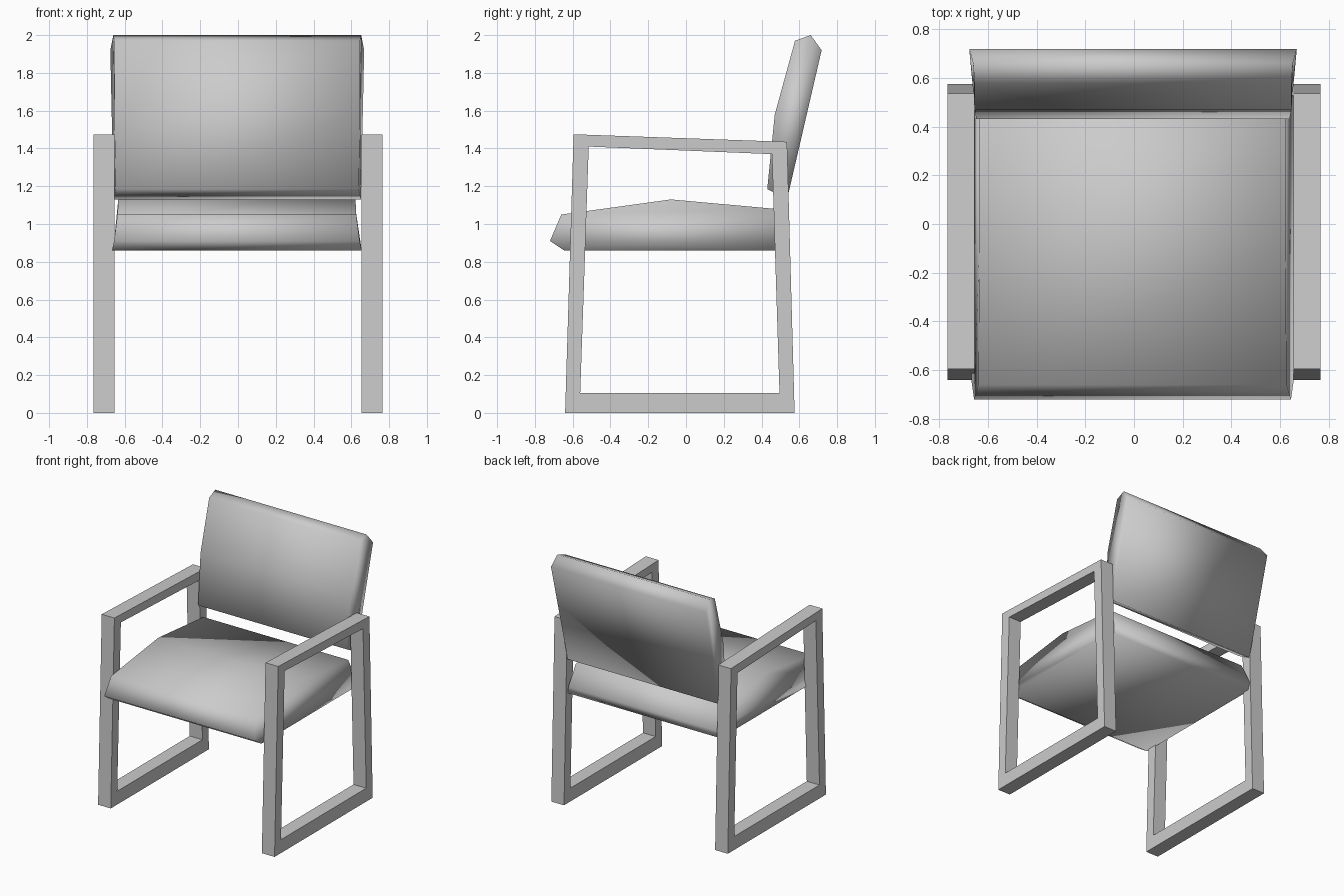
import bpy, bmesh

cube = bpy.data.objects.get("Cube")
if cube:
    bpy.data.objects.remove(cube, do_unlink=True)

# One neutral grey for the whole chair
grey = bpy.data.materials.new("neutral_grey")
grey.use_nodes = True
colour = (0.6, 0.6, 0.6, 1)
grey.diffuse_color = colour
grey.node_tree.nodes["Principled BSDF"].inputs["Base Color"].default_value = colour


def finish(name, bm, smooth):
    bmesh.ops.recalc_face_normals(bm, faces=bm.faces)
    for face in bm.faces:
        face.smooth = smooth
    mesh = bpy.data.meshes.new(name)
    bm.to_mesh(mesh)
    bm.free()
    mesh.materials.append(grey)
    obj = bpy.data.objects.new(name, mesh)
    bpy.context.collection.objects.link(obj)
    return obj


def cushion(name, profile, centre):
    """Side profile of (y, z, half width) points joined across the chair."""
    bm = bmesh.new()
    sides = [[bm.verts.new((centre + s * w, y, z)) for y, z, w in profile] for s in (-1, 1)]
    for side in sides:
        bm.faces.new(side)
    n = len(profile)
    for i in range(n):
        j = (i + 1) % n
        bm.faces.new((sides[0][i], sides[0][j], sides[1][j], sides[1][i]))
    return finish(name, bm, True)


def side_frame(name, outer, inner, x0, x1):
    """Closed four-sided loop of square bar."""
    bm = bmesh.new()
    rings = [[bm.verts.new((x, y, z)) for y, z in loop]
             for x, loop in ((x0, outer), (x1, outer), (x1, inner), (x0, inner))]
    for k in range(4):
        a, b = rings[k], rings[(k + 1) % 4]
        for i in range(4):
            j = (i + 1) % 4
            bm.faces.new((a[i], a[j], b[j], b[i]))
    return finish(name, bm, False)


# Arm and leg loops, one on each side
outer = [(-0.64, 0), (0.575, 0), (0.535, 1.435), (-0.595, 1.475)]
inner = [(-0.56, 0.105), (0.495, 0.105), (0.455, 1.37), (-0.515, 1.41)]
for side, s in (("left", 1), ("right", -1)):
    side_frame(side + "_arm_and_legs", outer, inner, s * 0.655, s * 0.765)

# Seat: crowned top, pointed front and rear noses
cushion("seat", [
    (-0.645, 0.86, 0.661), (-0.72, 0.91, 0.65), (-0.66, 1.05, 0.632),
    (-0.08, 1.13, 0.628), (0.475, 1.08, 0.628), (0.545, 0.92, 0.645),
    (0.525, 0.86, 0.661)], -0.006)

# Backrest: tilted slab, wider at the rear
cushion("backrest", [
    (0.43, 1.185, 0.643), (0.47, 1.58, 0.65), (0.577, 1.97, 0.65),
    (0.66, 2.0, 0.656), (0.718, 1.92, 0.672), (0.535, 1.13, 0.655)], -0.004)
